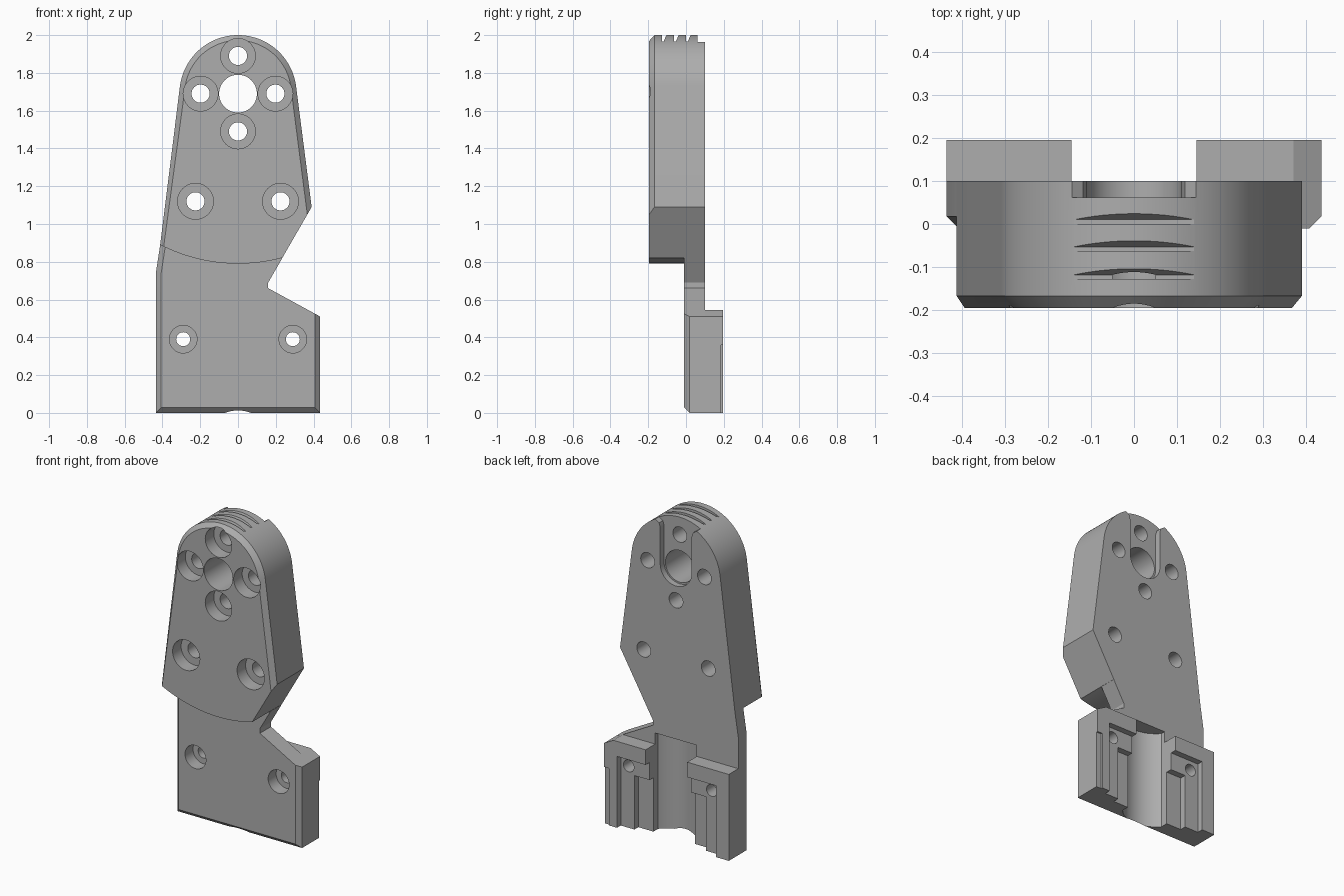
import bpy, bmesh, math

if "Cube" in bpy.data.objects:
    bpy.data.objects.remove(bpy.data.objects["Cube"])

grey = bpy.data.materials.new("machined_grey")
grey.use_nodes = True
COLOUR = (0.42, 0.42, 0.42, 1)
grey.diffuse_color = COLOUR
grey.node_tree.nodes["Principled BSDF"].inputs["Base Color"].default_value = COLOUR

FRONT, STEP, BACK, REAR = -0.195, -0.01, 0.1, 0.195
PIVOT = 1.69  # height of the main bore


def arc(r, a0, a1, n, cz=PIVOT, cx=0.0):
    """Points on a circle, angles in degrees from +x."""
    angles = [math.radians(a0 + (a1 - a0) * i / n) for i in range(n + 1)]
    return [(cx + r * math.cos(a), cz + r * math.sin(a)) for a in angles]


def prism(name, pts, lo, hi, axis="y", chamfer=None):
    """Extrude an outline along y (xz points), x (yz points) or z (xy points)."""
    place = {"y": lambda a, b, d: (a, d, b),
             "x": lambda a, b, d: (d, a, b),
             "z": lambda a, b, d: (a, b, d)}[axis]
    bm = bmesh.new()
    near = [bm.verts.new(place(a, b, lo)) for a, b in pts]
    far = [bm.verts.new(place(a, b, hi)) for a, b in pts]
    bm.faces.new(near)
    bm.faces.new(far)
    for i in range(len(pts)):
        j = (i + 1) % len(pts)
        bm.faces.new((near[i], near[j], far[j], far[i]))
    bmesh.ops.recalc_face_normals(bm, faces=bm.faces[:])
    if chamfer:
        edges = [e for e in bm.edges if e.verts[0] in near and e.verts[1] in near
                 and chamfer(*[v.co for v in e.verts])]
        bmesh.ops.bevel(bm, geom=edges, offset=0.028, segments=1,
                        affect="EDGES", offset_type="OFFSET")
    me = bpy.data.meshes.new(name)
    bm.to_mesh(me)
    bm.free()
    me.materials.append(grey)
    ob = bpy.data.objects.new(name, me)
    bpy.context.scene.collection.objects.link(ob)
    return ob


def box(name, x, y, z):
    (x0, x1), (y0, y1), (z0, z1) = sorted(x), y, z
    return prism(name, [(x0, z0), (x1, z0), (x1, z1), (x0, z1)], y0, y1)


def combine(target, other, operation):
    """Boolean the other object into the target and remove it."""
    mod = target.modifiers.new("join", "BOOLEAN")
    mod.operation, mod.solver, mod.object = operation, "EXACT", other
    bpy.context.view_layer.objects.active = target
    bpy.ops.object.modifier_apply(modifier=mod.name)
    bpy.data.objects.remove(other)


def cut(other):
    combine(bracket, other, "DIFFERENCE")


def bore(x, z, r, y0, y1):
    cut(prism("bore_cutter", arc(r, 0, 360, 48, z, x)[:-1], y0, y1))


# Thick rounded head with a curved lower lip; outer front edges chamfered
def lip_angle(x):
    return 270 + math.degrees(math.asin(x / 0.9))


head = arc(0.31, 7.5, 172.5, 48)
head += arc(0.9, lip_angle(-0.412), lip_angle(0.235), 32)
head.append((0.39, 1.09))


def head_rim(a, b):
    return min(a.z, b.z) > 1.05 or (max(a.z, b.z) > 1.5 and (a.x + b.x) < 0)


bracket = prism("mounting_bracket", head, FRONT, BACK, chamfer=head_rim)

# Thin lower plate with a side notch; its top ends inside the head
plate = [(-0.435, 0), (0.435, 0), (0.435, 0.51), (0.16, 0.66), (0.16, 0.69),
         (0.235, 0.82), (0.2, 0.95), (-0.3, 0.95), (-0.412, 0.89), (-0.435, 0.74)]


def plate_rim(a, b):
    return (max(a.z, b.z) < 0.9 and (a.x + b.x) < -0.8) or max(a.z, b.z) < 0.52


combine(bracket, prism("lower_plate", plate, STEP, BACK, chamfer=plate_rim), "UNION")

# Two rear clamp blocks
for side in (-1, 1):
    corner = [(0.435, 0.51), (0.37, 0.545)] if side > 0 else [(0.435, 0.545)]
    outline = [(0.145, 0), (0.435, 0)] + corner + [(0.145, 0.545)]
    combine(bracket, prism("clamp_block", [(side * x, z) for x, z in outline],
                           BACK - 0.04, REAR), "UNION")

# Stepped recesses behind the blocks, under a top rail
for side in (-1, 1):
    cut(box("recess_cutter", (side * 0.1, side * 0.345), (0.157, 0.3), (-0.1, 0.45)))
    cut(box("step_cutter", (side * 0.1, side * 0.25), (0.118, 0.3), (-0.1, 0.34)))
cut(box("relief_cutter", (0.4, 0.5), (0.185, 0.3), (-0.1, 0.36)))

# Rounded vertical channel between the blocks
channel = arc(0.19, 220.3, 319.7, 24, cz=0.195) + [(0.145, 0.3), (-0.145, 0.3)]
cut(prism("channel_cutter", channel, -0.1, 0.615, axis="z"))

# Rear slot from the main bore to the crown, flared at the mouth
mouth = [(0.11, 1.92), (0.118, 1.947), (0.145, 1.965), (0.145, 2.1)]
slot = arc(0.11, 180, 360, 24) + mouth + [(-x, z) for x, z in reversed(mouth)]
cut(prism("slot_cutter", slot, 0.062, 0.3))

# Three ratchet grooves across the crown
for y in (-0.128, -0.063, 0.0):
    groove = [(y, 2.1), (y, 1.967), (y + 0.01, 1.967), (y + 0.024, 2.0), (y + 0.024, 2.1)]
    cut(prism("groove_cutter", groove, -0.2, 0.2, axis="x"))

# Main bore and counterbored screw holes
bore(0, PIVOT, 0.1, -0.4, 0.4)
screws = [(0, 1.89, 0.092), (0, 1.49, 0.092)]
for side in (-1, 1):
    screws += [(side * 0.198, PIVOT, 0.092), (side * 0.225, 1.12, 0.095)]
for x, z, r in screws:
    bore(x, z, 0.048, -0.4, 0.4)
    bore(x, z, r, -0.4, FRONT + 0.085)
for side in (-1, 1):
    bore(side * 0.29, 0.39, 0.037, -0.4, 0.4)
    bore(side * 0.29, 0.39, 0.073, -0.4, 0.07)

# Smooth curved walls, crisp edges
bpy.ops.object.select_all(action="DESELECT")
bracket.select_set(True)
bpy.context.view_layer.objects.active = bracket
bpy.ops.object.shade_smooth_by_angle(angle=math.radians(25))
